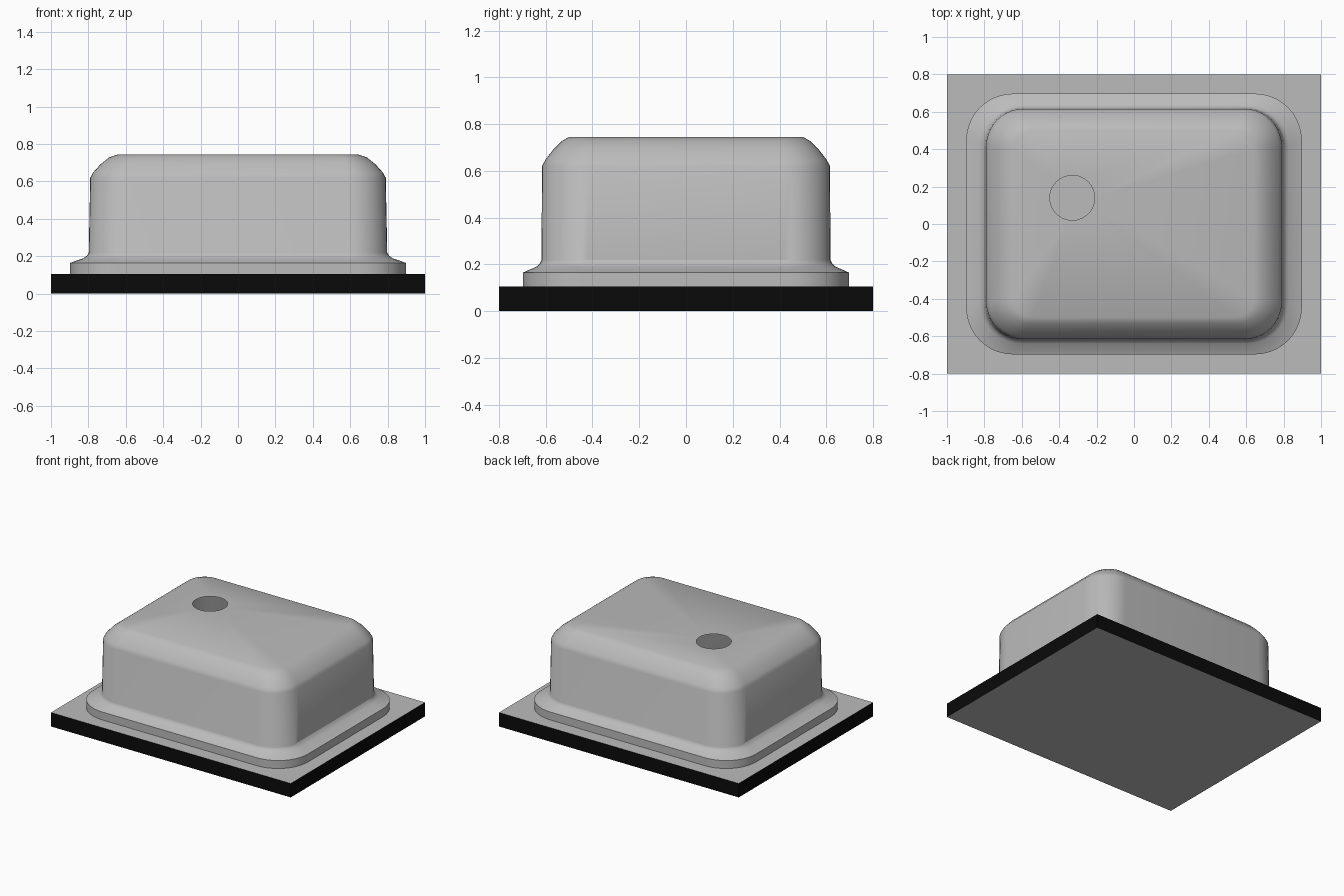
import bpy, bmesh, math

if "Cube" in bpy.data.objects:
    bpy.data.objects.remove(bpy.data.objects["Cube"], do_unlink=True)


def material(name, rgb):
    m = bpy.data.materials.new(name)
    m.use_nodes = True
    m.diffuse_color = (*rgb, 1)
    m.node_tree.nodes["Principled BSDF"].inputs["Base Color"].default_value = (*rgb, 1)
    return m


grey = material("metal grey", (0.5, 0.5, 0.5))
black = material("edge black", (0.003, 0.003, 0.003))


def finish(bm, name, mats):
    me = bpy.data.meshes.new(name)
    bm.to_mesh(me)
    bm.free()
    for m in mats:
        me.materials.append(m)
    ob = bpy.data.objects.new(name, me)
    bpy.context.collection.objects.link(ob)
    return ob


def rounded_ring(bm, hx, hy, rx, ry, z, steps=10):
    """Closed loop of vertices around a rectangle with elliptical corners."""
    ring = []
    for q, (sx, sy) in enumerate([(1, 1), (-1, 1), (-1, -1), (1, -1)]):
        for i in range(steps + 1):
            a = math.pi / 2 * (q + i / steps)
            ring.append(bm.verts.new((sx * (hx - rx) + rx * math.cos(a),
                                      sy * (hy - ry) + ry * math.sin(a), z)))
    return ring


# Base plate: grey top and bottom, black rim
bm = bmesh.new()
bmesh.ops.create_cube(bm, size=1)
for v in bm.verts:
    v.co = (v.co.x * 2, v.co.y * 1.6, (v.co.z + 0.5) * 0.105)
bm.normal_update()
for f in bm.faces:
    f.material_index = 0 if abs(f.normal.z) > 0.5 else 1
finish(bm, "base_plate", [grey, black])

# Hollow lid: half x, half y, corner radius x, corner radius y, height
PROFILE = [
    (0.897, 0.697, 0.25, 0.25, 0.105),
    (0.897, 0.697, 0.25, 0.25, 0.165),
    (0.825, 0.640, 0.22, 0.22, 0.190),
    (0.808, 0.626, 0.21, 0.21, 0.203),
    (0.798, 0.618, 0.20, 0.20, 0.218),
    (0.790, 0.616, 0.20, 0.20, 0.620),
    (0.775, 0.602, 0.19, 0.19, 0.647),
    (0.735, 0.567, 0.16, 0.16, 0.692),
    (0.690, 0.530, 0.13, 0.13, 0.728),
    (0.640, 0.500, 0.10, 0.10, 0.745),
]
bm = bmesh.new()
rings = [rounded_ring(bm, *p) for p in PROFILE]
n = len(rings[0])
for lo, hi in zip(rings, rings[1:]):
    for i in range(n):
        j = (i + 1) % n
        bm.faces.new((lo[i], lo[j], hi[j], hi[i]))

# Flat lid top, filled around a round vent hole
hole = [bm.verts.new((-0.33 + 0.12 * math.cos(a), 0.14 + 0.12 * math.sin(a), 0.745))
        for a in (2 * math.pi * i / 40 for i in range(40))]
edges = [bm.edges.new((hole[i], hole[(i + 1) % 40])) for i in range(40)]
edges += [bm.edges.get((rings[-1][i], rings[-1][(i + 1) % n])) for i in range(n)]
bmesh.ops.triangle_fill(bm, use_beauty=True, use_dissolve=False, edges=edges, normal=(0, 0, 1))
bm.normal_update()
for f in bm.faces:
    if all(abs(v.co.z - 0.745) < 1e-4 for v in f.verts) and f.normal.z < 0:
        f.normal_flip()
lid = finish(bm, "lid", [grey])

bpy.ops.object.select_all(action='DESELECT')
lid.select_set(True)
bpy.context.view_layer.objects.active = lid
bpy.ops.object.shade_smooth_by_angle(angle=math.radians(32))
